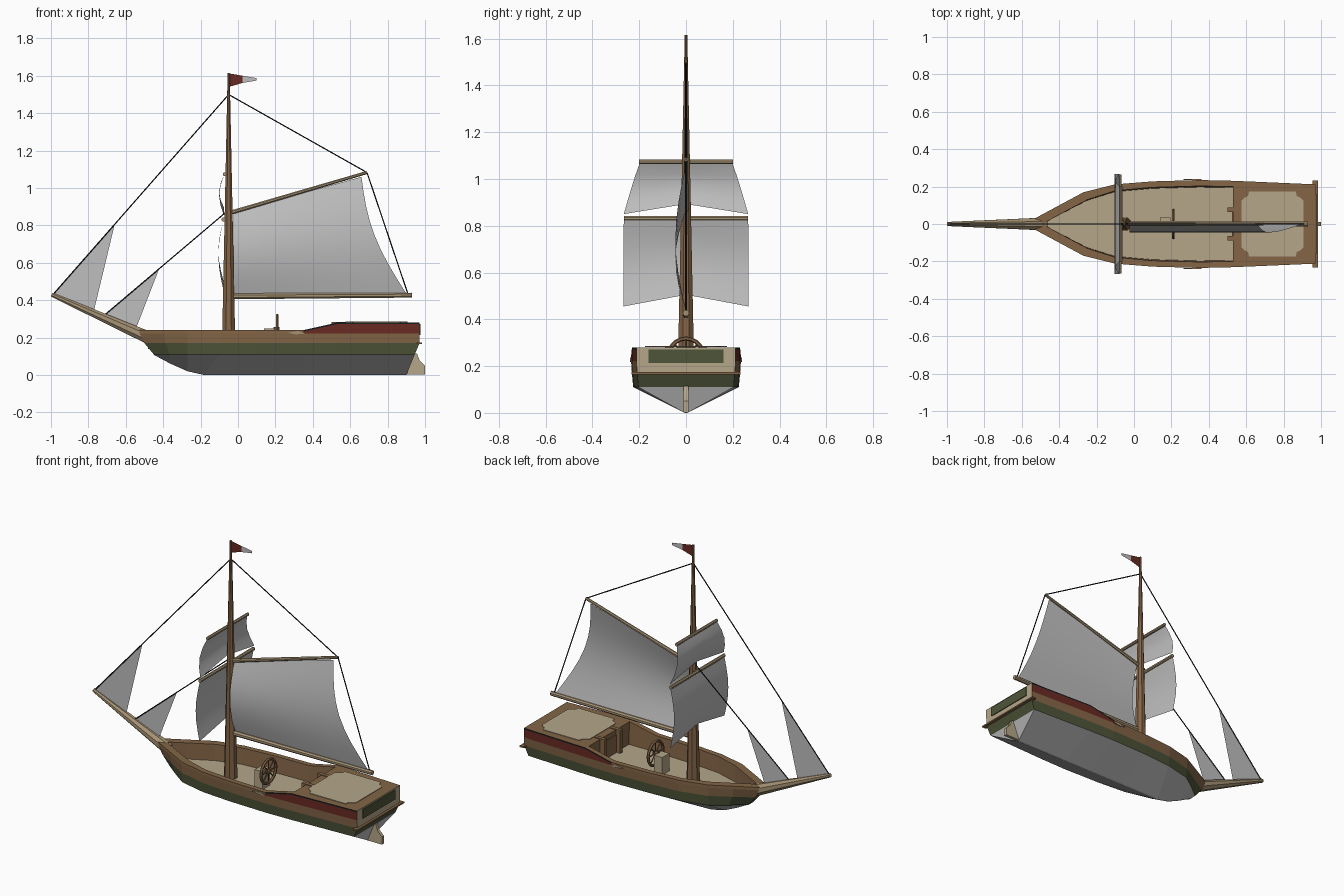
import bpy, bmesh, math
from mathutils import Vector, Matrix

if "Cube" in bpy.data.objects:
    bpy.data.objects.remove(bpy.data.objects["Cube"])


def mat(name, c):
    m = bpy.data.materials.new(name)
    m.diffuse_color = (*c, 1)
    m.use_nodes = True
    m.node_tree.nodes["Principled BSDF"].inputs["Base Color"].default_value = m.diffuse_color
    return m


GREY = mat("sail_grey", (0.52, 0.52, 0.52))
GREEN = mat("dark_green", (0.075, 0.09, 0.04))
BROWN = mat("wood_brown", (0.23, 0.13, 0.062))
RED = mat("dark_red", (0.14, 0.023, 0.016))
BLACK = mat("rope_black", (0.01, 0.012, 0.015))
BEIGE = mat("deck_beige", (0.46, 0.38, 0.25))
SPAR = mat("spar_tan", (0.38, 0.29, 0.175))


def finish(name, bm, mats):
    bmesh.ops.recalc_face_normals(bm, faces=bm.faces)
    me = bpy.data.meshes.new(name)
    bm.to_mesh(me)
    bm.free()
    for m in mats:
        me.materials.append(m)
    ob = bpy.data.objects.new(name, me)
    bpy.context.collection.objects.link(ob)
    return ob


def rod(name, a, b, r1, r2, m, n=8):
    a, b = Vector(a), Vector(b)
    d = b - a
    M = Matrix.Translation((a + b) / 2) @ d.to_track_quat('Z', 'Y').to_matrix().to_4x4() \
        @ Matrix.Rotation(math.pi / n, 4, 'Z')
    bm = bmesh.new()
    bmesh.ops.create_cone(bm, cap_ends=True, segments=n, radius1=r1, radius2=r2,
                          depth=d.length, matrix=M)
    return finish(name, bm, [m])


def box(name, lo, hi, m):
    lo, hi = Vector(lo), Vector(hi)
    bm = bmesh.new()
    bmesh.ops.create_cube(bm, size=1, matrix=Matrix.Translation((lo + hi) / 2)
                          @ Matrix.Diagonal((*(hi - lo), 1)))
    return finish(name, bm, [m])


def plate(name, pts, m, thick=None):
    """Polygon of 3D points, optionally extruded along the vector thick."""
    bm = bmesh.new()
    f = bm.faces.new([bm.verts.new(p) for p in pts])
    if thick:
        g = bmesh.ops.extrude_face_region(bm, geom=[f], use_keep_orig=True)
        bmesh.ops.translate(bm, vec=thick,
                            verts=[v for v in g["geom"] if isinstance(v, bmesh.types.BMVert)])
    return finish(name, bm, [m])


def sheet(name, fn, nu, nv, m):
    """Smooth cloth from a function of u, v in 0..1."""
    bm = bmesh.new()
    g = [[bm.verts.new(fn(i / nu, j / nv)) for i in range(nu + 1)] for j in range(nv + 1)]
    for j in range(nv):
        for i in range(nu):
            f = bm.faces.new((g[j][i], g[j][i + 1], g[j + 1][i + 1], g[j + 1][i]))
            f.smooth = True
    return finish(name, bm, [m])


# Hull: x, half width, keel x, keel z, top z, inner x, inner half width
stations = [(-0.53, 0.03, -0.445, 0.105, 0.24, -0.48, 0.006),
            (-0.40, 0.10, -0.36, 0.06, 0.24, -0.39, 0.055),
            (-0.27, 0.17, -0.27, 0.02, 0.24, -0.25, 0.13),
            (-0.10, 0.212, -0.18, 0.0, 0.24, -0.10, 0.178),
            (0.10, 0.228, 0.10, 0.0, 0.24, 0.10, 0.196),
            (0.35, 0.235, 0.35, 0.0, 0.24, 0.35, 0.203),
            (0.53, 0.231, 0.53, 0.0, 0.28, 0.53, 0.20),
            (0.97, 0.212, 0.90, 0.0, 0.28, 0.0, 0.0)]
DECK = 0.14
bm = bmesh.new()
V = bm.verts.new
rings = {1: [], -1: []}
for s in (1, -1):
    for i, (x, w, kx, kz, top, ix, iw) in enumerate(stations):
        bow = {0: 1, 1: 0.45}.get(i, 0)
        aft = 1 if i == 7 else 0
        ring = [V((kx, s * 0.006, kz)),
                V((x + 0.08 * bow - 0.025 * aft, s * w * 0.96, 0.11)),
                V((x + 0.03 * bow, s * w * 0.985, 0.17)),
                V((x, s * w, 0.222)), V((x, s * w, top - 0.008)), V((x, s * w, top))]
        if not aft:
            ring += [V((ix, s * iw, top)), V((ix, s * iw * 0.97, DECK))]
        rings[s].append(ring)
hull_mats = [GREY, GREEN, BROWN, RED, BLACK, BEIGE]


def face(vs, m):
    bm.faces.new(vs).material_index = hull_mats.index(m)


L, R = rings[1], rings[-1]
for i in range(7):
    aft = i >= 5
    cols = [GREY, GREEN, BROWN, RED if aft else BROWN, BLACK if aft else BROWN, BROWN, BROWN]
    for s in (1, -1):
        a, b = rings[s][i], rings[s][i + 1]
        for k in range(7 if i < 6 else 5):
            face((a[k], a[k + 1], b[k + 1], b[k]), cols[k])
    face((L[i][0], L[i + 1][0], R[i + 1][0], R[i][0]), GREY)
    if i < 6:
        face((L[i][7], L[i + 1][7], R[i + 1][7], R[i][7]), BEIGE)
# Transom and stem caps, cabin roof and cabin front
for e, cols in ((0, [GREY, GREEN] + [BROWN] * 5), (7, [GREY, GREEN] + [BEIGE] * 3)):
    for k in range(5):
        face((L[e][k], L[e][k + 1], R[e][k + 1], R[e][k]), cols[k])
face((L[0][5], L[0][6], R[0][6], R[0][5]), BROWN)
face((L[0][6], L[0][7], R[0][7], R[0][6]), BROWN)
face((L[6][5], L[6][6], R[6][6], R[6][5], R[7][5], L[7][5]), BROWN)
face((L[6][6], L[6][7], R[6][7], R[6][6]), BROWN)
finish("hull", bm, hull_mats)

# Roof panel with stepped corners
q = [(0.165, 0.125), (0.15, 0.14), (0.13, 0.15), (0.125, 0.175)]
corner = lambda sx, sy: [(0.74 + sx * a, sy * b, 0.281) for a, b in q]
plate("roof_panel", corner(1, 1) + corner(-1, 1)[::-1] + corner(-1, -1) + corner(1, -1)[::-1],
      BEIGE, (0, 0, 0.004))

# Stern details
box("stern_window", (0.968, -0.16, 0.214), (0.975, 0.16, 0.272), GREEN)
box("stern_ledge", (0.955, -0.232, 0.165), (0.985, 0.232, 0.174), BROWN)
plate("rudder", [(x, -0.01, z) for x, z in ((0.895, 0.002), (1.0, 0.002), (1.0, 0.05),
      (0.97, 0.08), (0.957, 0.115), (0.94, 0.115))], BEIGE, (0, 0.02, 0))

# Side ornaments and cabin door posts
for s in (1, -1):
    side = "left" if s > 0 else "right"
    plate("side_ornament_" + side, [(0.265, s * 0.235, 0.226), (0.32, s * 0.235, 0.236),
          (0.36, s * 0.235, 0.222), (0.31, s * 0.235, 0.217)], SPAR, (0, s * 0.005, 0))
    box("door_post_" + side, (0.5, s * 0.077 - 0.012, DECK), (0.58, s * 0.077 + 0.012, 0.284), BROWN)
box("door_panel", (0.525, -0.065, DECK), (0.537, 0.065, 0.25), BROWN)

# Steering wheel and pedestal
bpy.ops.mesh.primitive_torus_add(major_radius=0.073, minor_radius=0.009, major_segments=20,
                                 minor_segments=6, location=(0.21, 0, 0.245),
                                 rotation=(0, math.pi / 2, 0))
wheel = bpy.context.object
wheel.name = "wheel_rim"
wheel.data.materials.append(BROWN)
for k in range(4):
    d = Vector((0, math.cos(k * math.pi / 4), math.sin(k * math.pi / 4))) * 0.072
    c = Vector((0.21, 0, 0.245))
    rod(f"wheel_spoke_{k}", c - d, c + d, 0.004, 0.004, BROWN, 6)
rod("wheel_hub", (0.19, 0, 0.245), (0.222, 0, 0.245), 0.014, 0.014, BROWN)
box("wheel_pedestal", (0.14, -0.035, DECK), (0.195, 0.035, 0.25), BEIGE)

# Mast and spars
rod("mast", (-0.05, 0, DECK), (-0.05, 0, 1.615), 0.039, 0.006, BROWN)
rod("bowsprit", (-0.475, 0, 0.198), (-0.996, 0, 0.43), 0.037, 0.012, SPAR)
rod("boom", (-0.03, 0, 0.421), (0.93, 0, 0.427), 0.017, 0.014, SPAR)
rod("gaff", (-0.04, 0, 0.868), (0.69, 0, 1.083), 0.012, 0.009, SPAR)
rod("upper_yard", (-0.072, -0.2, 1.073), (-0.072, 0.2, 1.073), 0.01, 0.01, SPAR)
rod("lower_yard", (-0.078, -0.265, 0.832), (-0.078, 0.265, 0.832), 0.011, 0.011, SPAR)

# Rigging
ropes = [((-0.05, 0, 1.5), (-0.99, 0, 0.43)), ((-0.05, 0, 1.5), (0.69, 0, 1.083)),
         ((0.69, 0, 1.083), (0.91, 0, 0.43)), ((-0.06, 0, 0.875), (-0.715, 0, 0.32))]
for k, (a, b) in enumerate(ropes):
    rod(f"rope_{k}", a, b, 0.0035, 0.0035, BLACK, 5)

# Sails
def mainsail(u, t):
    bulge = math.sin(math.pi * t)
    x0, x1 = -0.025, 0.9 - 0.24 * t - 0.05 * bulge
    z0, z1 = 0.435 + 0.435 * t, 0.435 + 0.625 * t
    return (x0 + (x1 - x0) * u, -0.045 * bulge, z0 + (z1 - z0) * u)


def square_sail(top, edge, mid, w0, w1, x):
    def fn(u, t):
        k = u * 2 - 1
        bottom = mid + (edge - mid) * abs(k)
        return (x - 0.027 * math.sin(math.pi * t), k * (w0 + (w1 - w0) * t ** 0.9),
                top + (bottom - top) * t)
    return fn


sheet("mainsail", mainsail, 6, 8, GREY)
sheet("upper_square_sail", square_sail(1.07, 0.85, 0.893, 0.197, 0.266, -0.074), 4, 4, GREY)
sheet("lower_square_sail", square_sail(0.825, 0.455, 0.505, 0.266, 0.268, -0.078), 4, 6, GREY)
plate("outer_jib", [(-0.985, 0, 0.432), (-0.66, 0, 0.803), (-0.77, 0, 0.345)], GREY)
plate("inner_jib", [(-0.712, 0, 0.323), (-0.42, 0, 0.572), (-0.545, 0, 0.25)], GREY)

# Pennant
plate("pennant_red", [(-0.05, 0, 1.54), (0.025, 0, 1.562), (0.025, 0, 1.6), (-0.05, 0, 1.613)], RED)
plate("pennant_tip", [(0.025, 0, 1.562), (0.098, 0, 1.574), (0.098, 0, 1.588), (0.025, 0, 1.6)], GREY)
